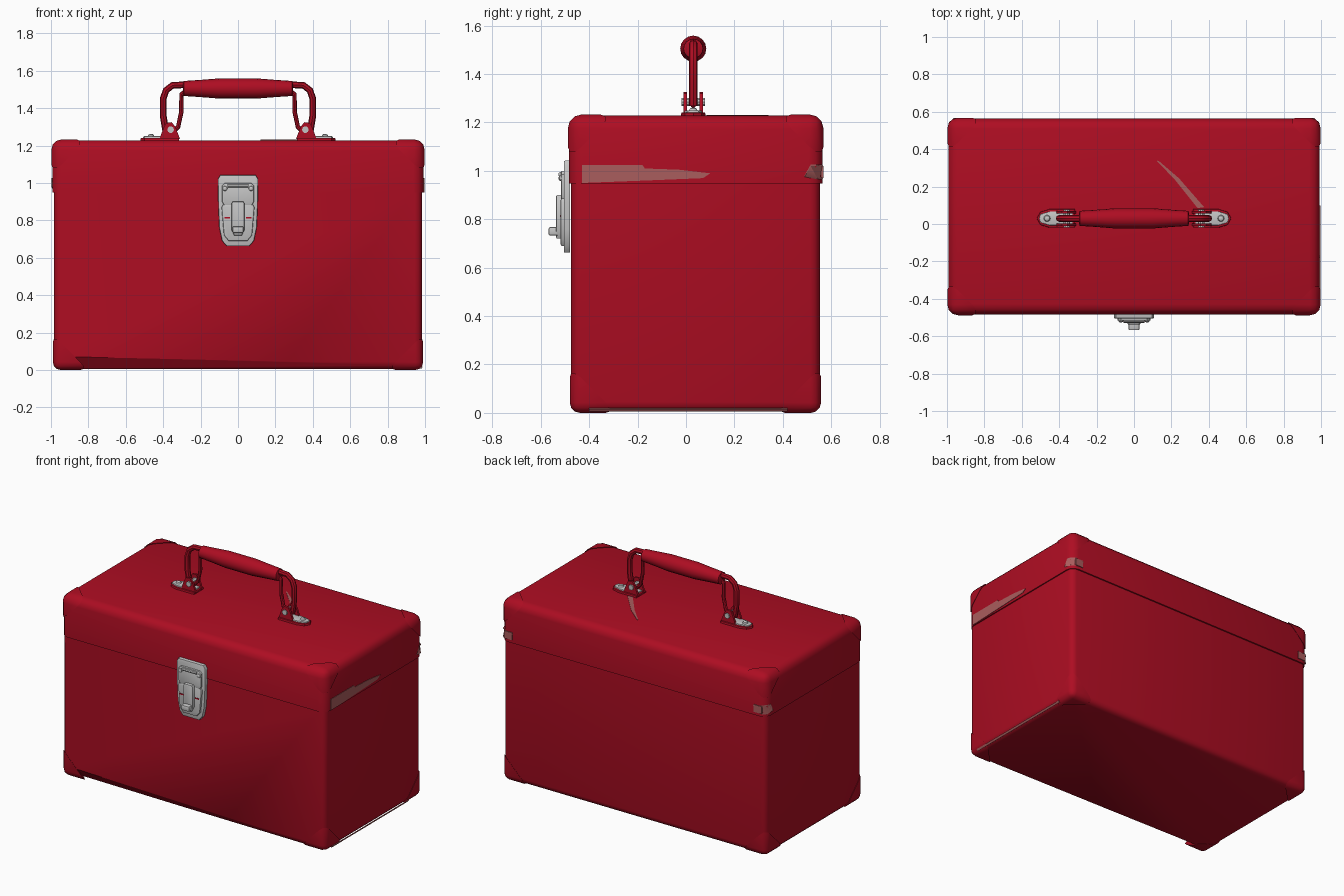
import bpy, bmesh, math
from mathutils import Vector

if "Cube" in bpy.data.objects:
    bpy.data.objects.remove(bpy.data.objects["Cube"])


def material(name, rgb):
    m = bpy.data.materials.new(name)
    m.diffuse_color = (*rgb, 1)
    m.use_nodes = True
    m.node_tree.nodes["Principled BSDF"].inputs["Base Color"].default_value = m.diffuse_color
    return m


RED = material("red_paint", (0.42, 0.004, 0.016))
STEEL = material("steel", (0.56, 0.56, 0.56))
WORN = material("worn_paint", (0.40, 0.11, 0.11))


def finish(bm, name, mat, smooth=True):
    bmesh.ops.recalc_face_normals(bm, faces=bm.faces)
    me = bpy.data.meshes.new(name)
    bm.to_mesh(me)
    bm.free()
    ob = bpy.data.objects.new(name, me)
    bpy.context.collection.objects.link(ob)
    me.materials.append(mat)
    if smooth:
        bpy.ops.object.select_all(action='DESELECT')
        ob.select_set(True)
        bpy.context.view_layer.objects.active = ob
        bpy.ops.object.shade_smooth_by_angle(angle=math.radians(35))
    return ob


def box_bm(lo, hi, bevel=0.0, segs=2, skip_z=None):
    """Box from corner to corner; edges lying at height skip_z stay sharp."""
    bm = bmesh.new()
    bmesh.ops.create_cube(bm, size=1)
    for v in bm.verts:
        v.co = Vector([lo[i] + (v.co[i] + 0.5) * (hi[i] - lo[i]) for i in range(3)])
    if bevel:
        edges = [e for e in bm.edges if skip_z is None
                 or not all(abs(v.co.z - skip_z) < 1e-5 for v in e.verts)]
        bmesh.ops.bevel(bm, geom=edges, offset=bevel, segments=segs,
                        profile=0.5, affect='EDGES')
    return bm


def box(name, lo, hi, mat, bevel=0.0, segs=2):
    return finish(box_bm(lo, hi, bevel, segs), name, mat)


def prism(name, pts, offset, mat, bevel=0.0):
    """Extrude a closed outline by the offset vector."""
    bm = bmesh.new()
    face = bm.faces.new([bm.verts.new(p) for p in pts])
    out = bmesh.ops.extrude_face_region(bm, geom=[face])
    moved = [g for g in out["geom"] if isinstance(g, bmesh.types.BMVert)]
    bmesh.ops.translate(bm, verts=moved, vec=offset)
    if bevel:
        rim = [e for e in bm.edges if all(v in moved for v in e.verts)]
        bmesh.ops.bevel(bm, geom=rim, offset=bevel, segments=2,
                        profile=0.5, affect='EDGES')
    return finish(bm, name, mat)


def lathe(name, profile, centre, axis, mat, sides=16):
    """Closed solid of revolution; profile is (distance along axis, radius)."""
    bm = bmesh.new()
    turn = Vector((0, 0, 1)).rotation_difference(Vector(axis))
    rings = []
    for d, r in profile:
        rings.append([bm.verts.new(Vector(centre) + turn @ Vector(
            (r * math.cos(2 * math.pi * k / sides), r * math.sin(2 * math.pi * k / sides), d)))
            for k in range(sides)])
    for a, b in zip(rings, rings[1:]):
        for k in range(sides):
            n = (k + 1) % sides
            bm.faces.new((a[k], a[n], b[n], b[k]))
    bm.faces.new(rings[0])
    bm.faces.new(rings[-1])
    return finish(bm, name, mat)


def rod(name, pts, radius, mat):
    cu = bpy.data.curves.new(name, 'CURVE')
    cu.dimensions = '3D'
    cu.bevel_depth = radius
    cu.bevel_resolution = 2
    cu.use_fill_caps = True
    sp = cu.splines.new('POLY')
    sp.points.add(len(pts) - 1)
    for p, co in zip(sp.points, pts):
        p.co = (*co, 1)
    ob = bpy.data.objects.new(name, cu)
    bpy.context.collection.objects.link(ob)
    cu.materials.append(mat)
    bpy.ops.object.select_all(action='DESELECT')
    ob.select_set(True)
    bpy.context.view_layer.objects.active = ob
    bpy.ops.object.convert(target='MESH')
    bpy.ops.object.shade_smooth_by_angle(angle=math.radians(40))


# Case body, with the dented lower front edge cut away
bm = box_bm((-0.985, -0.475, 0.005), (0.985, 0.553, 0.955), 0.04, 3, skip_z=0.955)
a, b, c = Vector((-0.87, -0.475, 0.07)), Vector((0.95, -0.475, 0.03)), Vector((-0.87, -0.42, 0.005))
normal = (b - a).cross(c - a)
if normal.z > 0:
    normal.negate()
cut = bmesh.ops.bisect_plane(bm, geom=bm.verts[:] + bm.edges[:] + bm.faces[:],
                             plane_co=a, plane_no=normal, clear_outer=True)
bmesh.ops.holes_fill(bm, edges=[e for e in bm.edges if e.is_boundary])
finish(bm, "case_body", RED)

# Lid, slightly larger than the body
finish(box_bm((-0.993, -0.483, 0.948), (0.993, 0.563, 1.228), 0.055, 3, skip_z=0.948),
       "lid", RED)

# Pressed corner caps: corners sliced from a slightly larger shell
for sx in (-1, 1):
    for sy in (-1, 1):
        for low in (True, False):
            if low:
                lo, hi, r = (-0.99, -0.48, 0), (0.99, 0.558, 0.9), 0.042
            else:
                lo, hi, r = (-0.998, -0.488, 0.8), (0.998, 0.568, 1.233), 0.057
            bm = box_bm(lo, hi, r, 3)
            sz = -1 if low else 1
            tip = Vector((hi[0] if sx > 0 else lo[0], hi[1] if sy > 0 else lo[1],
                          lo[2] if low else hi[2]))
            n = Vector((sx, sy, sz)).normalized()
            bmesh.ops.bisect_plane(bm, geom=bm.verts[:] + bm.edges[:] + bm.faces[:],
                                   plane_co=tip - n * 0.11, plane_no=n, clear_inner=True)
            bmesh.ops.holes_fill(bm, edges=[e for e in bm.edges if e.is_boundary])
            finish(bm, "corner_cap", RED)

# Worn paint along the right side, the back corners and the lower edge
prism("worn_band", [(0.99, y, z) for y, z in
      ((-0.43, 0.95), (-0.17, 0.96), (0.07, 0.97), (0.10, 0.99), (-0.03, 1.005),
       (-0.17, 1.01), (-0.18, 1.025), (-0.43, 1.025))], (0.006, 0, 0), WORN)
for s in (-1, 1):
    prism("worn_corner", [(s * 0.996, 0.49, 0.975), (s * 0.996, 0.515, 1.02),
          (s * 0.988, 0.545, 1.02), (s * 0.965, 0.564, 1.02), (s * 0.90, 0.567, 1.01),
          (s * 0.93, 0.567, 0.975), (s * 0.965, 0.564, 0.965), (s * 0.988, 0.545, 0.965)],
          (0, 0, 0.006), WORN)
    box("worn_corner_patch", (s * 0.935 - 0.03, 0.558, 0.97),
        (s * 0.935 + 0.03, 0.568, 1.02), WORN)
prism("worn_lower_edge", [(0.975, -0.40, 0.008), (0.984, -0.40, 0.02),
      (0.984, 0.42, 0.02), (0.975, 0.42, 0.008)], (0.004, 0, -0.003), WORN)
prism("lid_scratch", [(0.12, 0.34, 1.226), (0.135, 0.335, 1.226), (0.24, 0.245, 1.226),
      (0.375, 0.09, 1.226), (0.34, 0.085, 1.226), (0.22, 0.235, 1.226)], (0, 0, 0.005), WORN)

# Handle grip, thicker in the middle
Y = 0.03
lathe("grip", [(-0.295, 0.025), (-0.29, 0.04), (-0.2, 0.046), (-0.1, 0.054), (0.1, 0.054),
               (0.2, 0.046), (0.29, 0.04), (0.295, 0.025)], (0, Y, 1.505), (1, 0, 0), RED)

# Handle arms and their mounts on each side
for s in (-1, 1):
    rod("handle_arm", [(s * x, Y, z) for x, z in ((0.385, 1.27), (0.40, 1.36), (0.40, 1.45),
        (0.385, 1.495), (0.35, 1.522), (0.28, 1.525))], 0.018, RED)
    rod("handle_inner_arm", [(s * x, Y, z) for x, z in ((0.28, 1.49), (0.303, 1.475),
        (0.303, 1.38), (0.32, 1.30), (0.35, 1.27))], 0.012, RED)

    def plate(name, grow, z, h, mat):
        prism(name, [(s * x, Y + y, z) for x, y in (
            (0.32 - grow, -0.045 - grow), (0.45, -0.045 - grow), (0.50, -0.03 - grow),
            (0.515 + grow, 0), (0.50, 0.03 + grow), (0.45, 0.045 + grow),
            (0.32 - grow, 0.045 + grow))], (0, 0, h), mat, 0.004)
    plate("mount_base", 0.005, 1.225, 0.016, RED)
    plate("mount_plate", -0.008, 1.24, 0.01, STEEL)
    for t in (-1, 1):
        prism("mount_ear", [(s * x, Y + t * 0.026, z) for x, z in (
            (0.31, 1.235), (0.42, 1.235), (0.40, 1.29), (0.385, 1.32), (0.355, 1.325),
            (0.335, 1.30))], (0, t * 0.014, 0), RED)
    lathe("hinge_pin", [(-0.048, 0.018), (0.048, 0.018)], (s * 0.36, Y, 1.285),
          (0, 1, 0), STEEL, 10)
    lathe("mount_rivet", [(0, 0.018), (0.008, 0.014), (0.012, 0.006)], (s * 0.465, Y, 1.25),
          (0, 0, 1), STEEL, 10)


# Latch: outline given for the right half, mirrored to the left
def latch_part(name, half, front, depth, bevel=0.006):
    pts = half + [(-x, z) for x, z in reversed(half)]
    prism(name, [(x, front + depth, z) for x, z in pts], (0, -depth, 0), STEEL, bevel)


latch_part("latch_plate", [(0.06, 0.662), (0.085, 0.69), (0.10, 0.76), (0.105, 0.87),
                           (0.108, 1.02), (0.095, 1.042)], -0.505, 0.025)
latch_part("latch_catch", [(0.075, 0.88), (0.085, 0.90), (0.085, 0.985), (0.07, 1.00)],
           -0.517, 0.02)
latch_part("latch_cover", [(0.05, 0.69), (0.075, 0.72), (0.088, 0.87), (0.08, 0.885)],
           -0.518, 0.02)
latch_part("latch_lever", [(0.02, 0.72), (0.035, 0.75), (0.035, 0.89), (0.028, 0.90)],
           -0.537, 0.025)
box("latch_tab", (-0.03, -0.568, 0.732), (0.03, -0.51, 0.768), STEEL, 0.008)
lathe("latch_hook_bar", [(-0.055, 0.01), (0.055, 0.01)], (0, -0.518, 0.985), (1, 0, 0), STEEL, 8)
for s in (-1, 1):
    lathe("latch_rivet", [(0, 0.014), (0.008, 0.012), (0.012, 0.005)], (s * 0.07, -0.514, 0.97),
          (0, -1, 0), STEEL, 10)
    # Small red gaps beside the lever
    box("latch_slot", (s * 0.058 - 0.014, -0.521, 0.809), (s * 0.058 + 0.014, -0.515, 0.817), RED)
